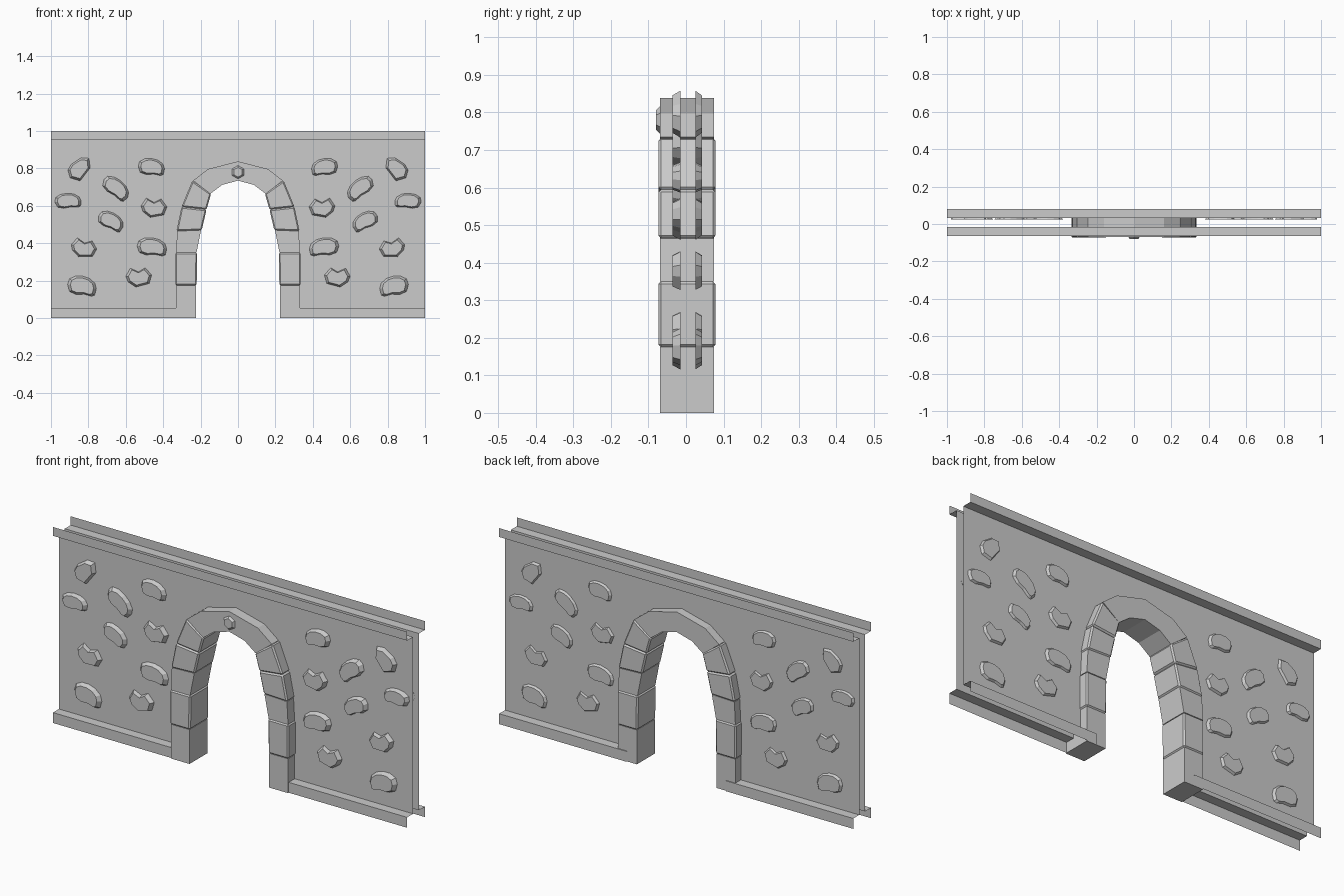
import bpy, bmesh, math
from mathutils import Vector

if "Cube" in bpy.data.objects:
    bpy.data.objects.remove(bpy.data.objects["Cube"])

YC = 0.0025                       # depth centre of the arch
FRONT = (-0.016, -0.064)          # panel depth, trim depth
BACK = (0.031, 0.079)


def make(name, verts, faces, bevel=0.0):
    bm = bmesh.new()
    vs = [bm.verts.new(v) for v in verts]
    for f in faces:
        bm.faces.new([vs[i] for i in f])
    bmesh.ops.recalc_face_normals(bm, faces=bm.faces)
    if bevel:
        bmesh.ops.bevel(bm, geom=list(bm.edges), offset=bevel, segments=1,
                        affect='EDGES', clamp_overlap=True)
    me = bpy.data.meshes.new(name)
    bm.to_mesh(me)
    bm.free()
    ob = bpy.data.objects.new(name, me)
    bpy.context.collection.objects.link(ob)
    return ob


def loft(name, rings, bevel=0.0):
    """Closed solid between two matching outlines."""
    n = len(rings[0])
    faces = [list(range(n)), list(range(n, 2 * n))]
    faces += [[i, (i + 1) % n, n + (i + 1) % n, n + i] for i in range(n)]
    return make(name, rings[0] + rings[1], faces, bevel)


# Arch seams: (inner x, inner z, outer x, outer z), from the foot to the crown
seams = [(.225, 0, .331, 0), (.225, .175, .331, .175), (.222, .35, .331, .35),
         (.198, .47, .325, .465), (.172, .58, .298, .595), (.148, .665, .24, .735),
         (.085, .712, .16, .797), (.0, .735, .0, .838)]

# Thin wall panels with the arch opening hidden behind the ring
opening = [((a + c) / 2, (b + d) / 2) for a, b, c, d in seams]
opening[0] = (opening[0][0], 0.053)
outline = [(-x, z) for x, z in opening] + opening[-2::-1]
outline += [(1, .053), (1, .955), (-1, .955), (-1, .053)]
for side, (yp, yt) in (("front", FRONT), ("back", BACK)):
    panel = make(side + "_panel", [(x, yp, z) for x, z in outline],
                 [list(range(len(outline)))])
    # L-shaped trims: top rail and two skirting pieces
    for part, x0, x1, ledge, edge in (("top_rail", -1, 1, .955, 1),
                                      ("skirting_left", -1, -.28, .053, 0),
                                      ("skirting_right", .28, 1, .053, 0)):
        prof = [(yp, ledge), (yt, ledge), (yt, edge)]
        make(side + "_" + part, [(x, y, z) for x in (x0, x1) for y, z in prof],
             [[0, 1, 4, 3], [1, 2, 5, 4]])

# Arch blocks, alternate ones slightly proud with chamfered edges
proud = {1, 3, 4}
for s in (-1, 1):
    for i in range(len(seams) - 1):
        a, b = seams[i], seams[i + 1]
        g = .004 if i in proud else 0
        h = .072 + g
        quad = [(a[0] - g, a[1]), (a[2] + g, a[3]), (b[2] + g, b[3]), (b[0] - g, b[1])]
        rings = [[(s * x, y, z) for x, z in quad] for y in (YC - h, YC + h)]
        loft("arch_block", rings, .007 if i in proud else 0)

# Six-sided boss on the crown
hexagon = [(math.cos(k * math.pi / 3 + math.pi / 6), math.sin(k * math.pi / 3 + math.pi / 6))
           for k in range(6)]
loft("crown_boss", [[(r * c, y, .78 + r * d) for c, d in hexagon]
                    for r, y in ((.039, -.066), (.026, -.08))])

# Wall stones: three outline shapes, placed with half sizes and tilt
bean = [(-1, .1), (-.9, .65), (-.5, .97), (0, 1), (.5, .8), (.88, .35), (1, -.2),
        (.9, -.85), (.7, -.97), (.2, -.8), (-.4, -.85), (-.85, -.6)]
pebble = [(-1, .2), (-.6, 1), (0, .55), (.55, .9), (1, .1), (.75, -.75), (-.3, -1), (-.85, -.4)]
wedge = [(-1, -.1), (-.7, .4), (.2, .95), (.9, .9), (1, .1), (.1, -1), (-.8, -.75)]
stones = [(wedge, -.85, .797, .06, .064, 0), (bean, -.909, .626, .071, .042, 8),
          (bean, -.652, .695, .08, .047, -32), (bean, -.463, .807, .071, .047, 0),
          (bean, -.679, .519, .072, .045, -20), (pebble, -.449, .59, .07, .052, 0),
          (pebble, -.824, .374, .07, .05, -8), (bean, -.46, .38, .08, .05, 0),
          (bean, -.834, .171, .078, .054, -3), (pebble, -.53, .219, .07, .052, 5)]
for shape, cx, cz, rx, rz, tilt in stones:
    t = math.radians(tilt)
    pts = [(x * rx * math.cos(t) - z * rz * math.sin(t),
            x * rx * math.sin(t) + z * rz * math.cos(t)) for x, z in shape]
    for s in (-1, 1):
        for y0, y1 in ((-.015, -.036), (.025, .042)):
            loft("wall_stone", [[(-s * (cx + k * x), y, cz + k * z) for x, z in pts]
                                for k, y in ((1, y0), (.8, y1))])
